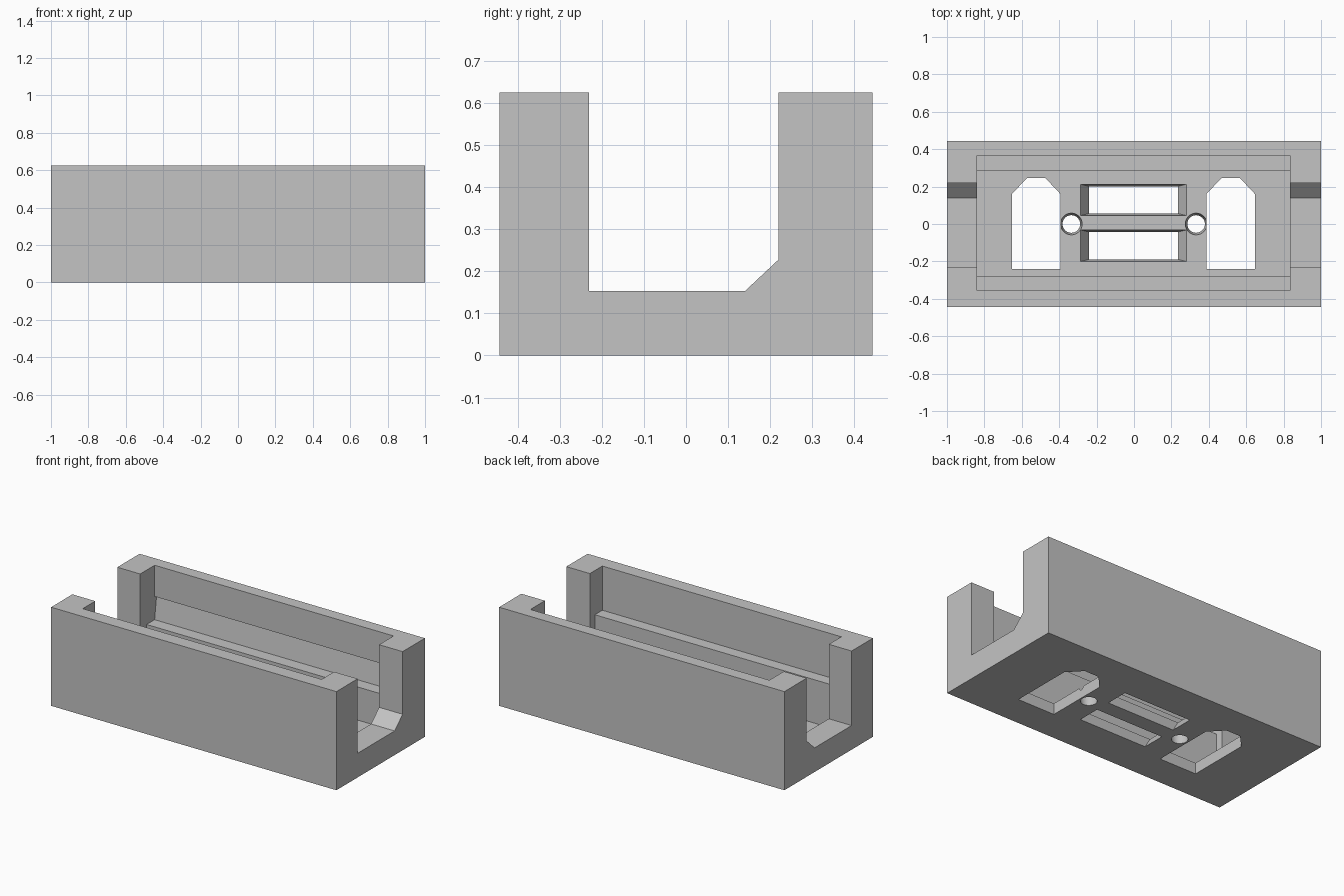
import bpy
import bmesh
import math

cube = bpy.data.objects.get("Cube")
if cube:
    bpy.data.objects.remove(cube, do_unlink=True)

grey = bpy.data.materials.new("light grey")
grey.use_nodes = True
grey.diffuse_color = (0.55, 0.55, 0.55, 1)
grey.node_tree.nodes["Principled BSDF"].inputs["Base Color"].default_value = (0.55, 0.55, 0.55, 1)

FLOOR = 0.07


def loft(name, start, end):
    """Closed solid between two matching rings of points."""
    bm = bmesh.new()
    a = [bm.verts.new(p) for p in start]
    b = [bm.verts.new(p) for p in end]
    bm.faces.new(a)
    bm.faces.new(b)
    for i in range(len(a)):
        j = (i + 1) % len(a)
        bm.faces.new((a[i], a[j], b[j], b[i]))
    bmesh.ops.recalc_face_normals(bm, faces=bm.faces)
    mesh = bpy.data.meshes.new(name)
    bm.to_mesh(mesh)
    bm.free()
    mesh.materials.append(grey)
    obj = bpy.data.objects.new(name, mesh)
    bpy.context.collection.objects.link(obj)
    return obj


def along_x(name, profile, x0, x1):
    return loft(name, [(x0, y, z) for y, z in profile], [(x1, y, z) for y, z in profile])


def through_floor(name, bottom, top):
    """Hole whose outline changes from the underside to the floor top."""
    low = [(2 * b[0] - t[0], 2 * b[1] - t[1], -FLOOR) for b, t in zip(bottom, top)]
    high = [(2 * t[0] - b[0], 2 * t[1] - b[1], 2 * FLOOR) for b, t in zip(bottom, top)]
    return loft(name, low, high)


def rect(x0, x1, y0, y1):
    return [(x0, y0), (x1, y0), (x1, y1), (x0, y1)]


def circle(cx, r, n=48):
    return [(cx + r * math.cos(math.tau * i / n), r * math.sin(math.tau * i / n)) for i in range(n)]


# Outer block
housing = along_x("housing", [(-0.443, 0), (0.443, 0), (0.443, 0.625), (-0.443, 0.625)], -1, 1)

# Stepped cavity with an undercut in the back wall
cavity = [(-0.28, FLOOR), (0.285, FLOOR), (0.285, 0.28), (0.365, 0.28), (0.385, 0.427),
          (0.365, 0.427), (0.365, 0.7), (-0.355, 0.7), (-0.355, 0.345), (-0.28, 0.345)]
cutters = [along_x("cavity_cutter", cavity, -0.84, 0.835)]

# Open channel through both ends, with one chamfered corner
channel = [(-0.23, 0.153), (0.14, 0.153), (0.22, 0.228), (0.22, 0.7), (-0.23, 0.7)]
cutters.append(along_x("end_channel_cutter", channel, -1.1, 1.1))

# Side windows and screw holes
window = [(-0.13, -0.24), (0.13, -0.24), (0.13, 0.16), (0.05, 0.245), (-0.05, 0.245), (-0.13, 0.16)]
for cx in (-0.523, 0.517):
    outline = [(cx + x, y) for x, y in window]
    cutters.append(through_floor("window_cutter", outline, outline))
for cx in (-0.335, 0.332):
    cutters.append(through_floor("screw_hole_cutter", circle(cx, 0.047), circle(cx, 0.058)))

# Tapered central slots
for y0, y1 in ((-0.2, -0.032), (0.045, 0.212)):
    cutters.append(through_floor("slot_cutter", rect(-0.24, 0.235, y0 + 0.011, y1 - 0.011),
                                 rect(-0.285, 0.28, y0, y1)))

# Cut everything out of the block
bpy.context.view_layer.objects.active = housing
housing.select_set(True)
for cutter in cutters:
    cutter.hide_render = True
    mod = housing.modifiers.new("cut", "BOOLEAN")
    mod.operation = "DIFFERENCE"
    mod.solver = "EXACT"
    mod.object = cutter
    bpy.ops.object.modifier_apply(modifier=mod.name)
    bpy.data.objects.remove(cutter, do_unlink=True)

bpy.ops.object.shade_smooth_by_angle(angle=math.radians(20))
